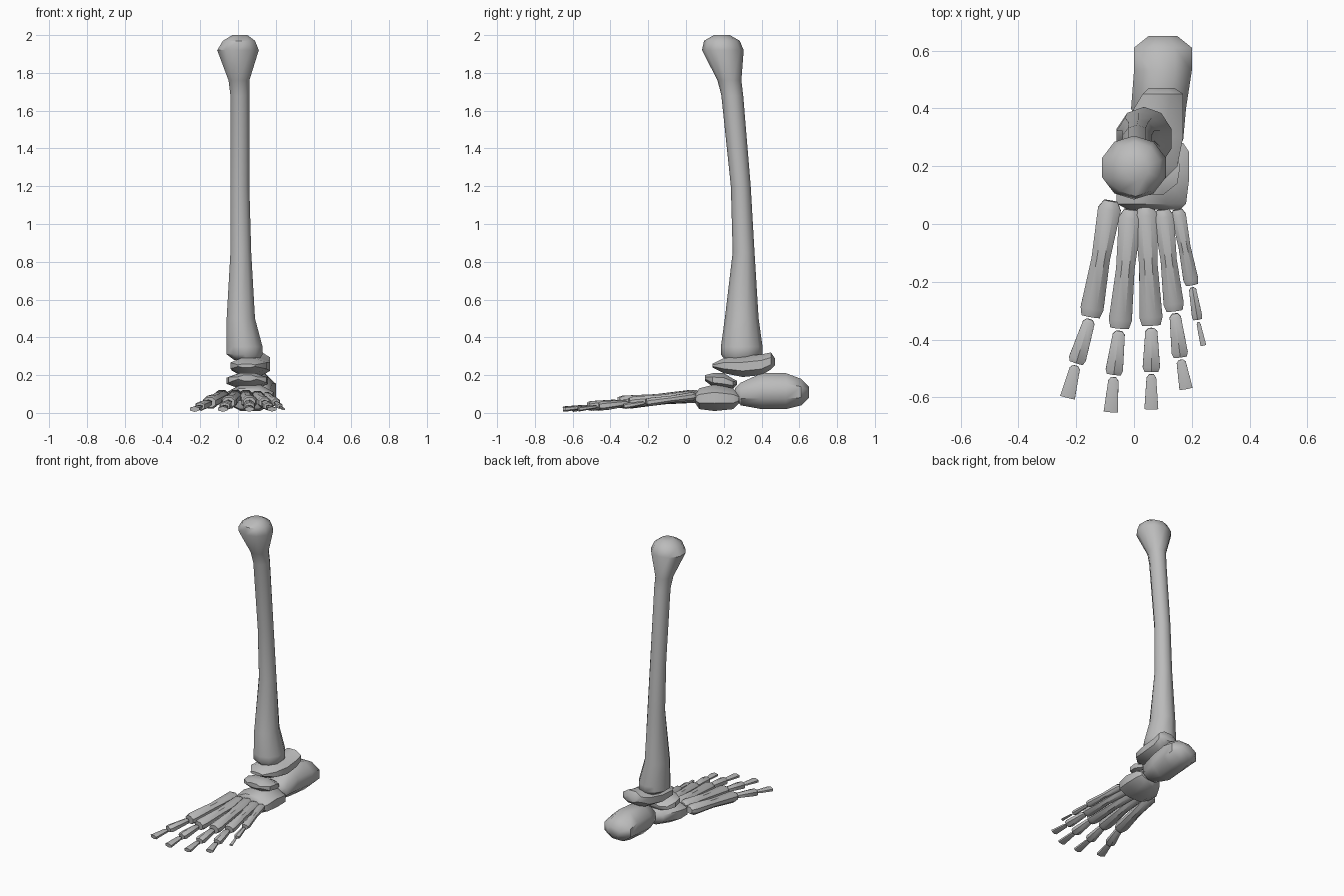
import bpy
import bmesh
import math
from mathutils import Vector

cube = bpy.data.objects.get("Cube")
if cube:
    bpy.data.objects.remove(cube, do_unlink=True)

# One plain bone colour
bone = bpy.data.materials.new("bone_grey")
bone.use_nodes = True
colour = (0.5, 0.5, 0.5, 1)
bone.diffuse_color = colour
bone.node_tree.nodes["Principled BSDF"].inputs["Base Color"].default_value = colour


def skin_rings(name, rings, smooth_angle):
    """Bridge a row of point rings into one closed solid."""
    bm = bmesh.new()
    loops = [[bm.verts.new(point) for point in ring] for ring in rings]
    count = len(loops[0])
    for lower, upper in zip(loops, loops[1:]):
        for i in range(count):
            j = (i + 1) % count
            bm.faces.new((lower[i], lower[j], upper[j], upper[i]))
    bm.faces.new(loops[0][::-1])
    bm.faces.new(loops[-1])
    bmesh.ops.recalc_face_normals(bm, faces=bm.faces[:])
    mesh = bpy.data.meshes.new(name)
    bm.to_mesh(mesh)
    bm.free()
    mesh.materials.append(bone)
    obj = bpy.data.objects.new(name, mesh)
    bpy.context.collection.objects.link(obj)
    bpy.ops.object.select_all(action="DESELECT")
    obj.select_set(True)
    bpy.context.view_layer.objects.active = obj
    bpy.ops.object.shade_smooth_by_angle(angle=math.radians(smooth_angle))
    return obj


def unit_ring(sides):
    """Polygon whose flat sides touch the unit square."""
    reach = 1 / math.cos(math.pi / sides)
    angles = [math.tau * (i + 0.5) / sides for i in range(sides)]
    return [(reach * math.cos(a), reach * math.sin(a)) for a in angles]


def block_bone(name, axis, sections, sides, smooth_angle=40):
    """Each section: position on the axis, then low/high extents across it."""
    rings = []
    for along, a_low, a_high, b_low, b_high in sections:
        ring = []
        for u, v in unit_ring(sides):
            a = (a_low + a_high) / 2 + u * (a_high - a_low) / 2
            b = (b_low + b_high) / 2 + v * (b_high - b_low) / 2
            ring.append((a, b, along) if axis == "z" else (a, along, b))
        rings.append(ring)
    return skin_rings(name, rings, smooth_angle)


def long_bone(name, start, end, width, height, profile, sides):
    """Slim bone between two points, thickness following the profile."""
    start, end = Vector(start), Vector(end)
    forward = (end - start).normalized()
    across = forward.cross(Vector((0, 0, 1))).normalized()
    up = across.cross(forward)
    rings = []
    for t, scale in profile:
        centre = start.lerp(end, t)
        rings.append([centre + across * (u * width * scale) + up * (v * height * scale)
                      for u, v in unit_ring(sides)])
    return skin_rings(name, rings, 40)


# Shin bone, from ankle end to knee end
block_bone("shin_bone", "z", [
    (0.28, -0.02, 0.11, 0.21, 0.37),
    (0.31, -0.06, 0.13, 0.19, 0.4),
    (0.35, -0.06, 0.13, 0.19, 0.4),
    (0.5, -0.06, 0.09, 0.21, 0.38),
    (0.85, -0.04, 0.07, 0.25, 0.36),
    (1.2, -0.04, 0.06, 0.24, 0.34),
    (1.68, -0.04, 0.06, 0.19, 0.3),
    (1.76, -0.05, 0.06, 0.17, 0.29),
    (1.92, -0.11, 0.11, 0.09, 0.3),
    (1.97, -0.08, 0.09, 0.1, 0.28),
    (2, -0.03, 0.05, 0.15, 0.23),
], 10, 42)

# Ankle bone under the shin
block_bone("ankle_bone", "y", [
    (0.14, 0, 0.09, 0.24, 0.26),
    (0.2, -0.04, 0.15, 0.21, 0.29),
    (0.3, -0.03, 0.17, 0.19, 0.3),
    (0.4, 0, 0.17, 0.2, 0.31),
    (0.45, 0.03, 0.17, 0.23, 0.32),
    (0.47, 0.05, 0.14, 0.25, 0.29),
], 8)

# Heel bone
block_bone("heel_bone", "y", [
    (0.26, 0.06, 0.14, 0.08, 0.13),
    (0.29, 0.03, 0.17, 0.04, 0.16),
    (0.4, -0.01, 0.18, 0.02, 0.21),
    (0.53, 0, 0.2, 0.02, 0.21),
    (0.61, 0, 0.2, 0.04, 0.18),
    (0.65, 0.05, 0.15, 0.08, 0.14),
], 8, 46)

# Instep bone between the ankle and the midfoot
block_bone("instep_bone", "y", [
    (0.1, 0, 0.1, 0.17, 0.2),
    (0.14, -0.05, 0.15, 0.14, 0.21),
    (0.2, -0.06, 0.16, 0.13, 0.21),
    (0.25, -0.03, 0.14, 0.13, 0.18),
    (0.27, 0.02, 0.1, 0.15, 0.17),
], 8)

# Midfoot block that carries the toe rays
block_bone("midfoot_bone", "y", [
    (0.05, -0.02, 0.16, 0.05, 0.1),
    (0.07, -0.06, 0.18, 0.02, 0.13),
    (0.15, -0.06, 0.19, 0.01, 0.15),
    (0.25, 0, 0.19, 0.02, 0.13),
    (0.28, 0.05, 0.17, 0.05, 0.1),
], 8)

# Toe rays: joints seen from above, then half widths of the three bones
rays = {
    "big": ([(-0.08, 0.08), (-0.15, -0.32), (-0.2, -0.48), (-0.23, -0.6)], (0.04, 0.03, 0.026)),
    "second": ([(-0.01, 0.05), (-0.05, -0.36), (-0.07, -0.52), (-0.08, -0.65)], (0.04, 0.03, 0.025)),
    "middle": ([(0.04, 0.06), (0.06, -0.35), (0.06, -0.51), (0.06, -0.64)], (0.04, 0.03, 0.024)),
    "fourth": ([(0.1, 0.05), (0.14, -0.3), (0.16, -0.46), (0.18, -0.57)], (0.035, 0.028, 0.023)),
    "little": ([(0.15, 0.05), (0.2, -0.21), (0.22, -0.33), (0.24, -0.42)], (0.026, 0.018, 0.01)),
}
joint_heights = (0.09, 0.055, 0.035, 0.02)
flatness = (0.85, 0.75, 0.5)
part_names = ("foot_bone", "toe_bone", "toe_tip")
foot_profile = [(0, 0.6), (0.07, 1), (0.5, 0.8), (0.93, 1), (1, 0.8)]
toe_profile = [(0, 0.35), (0.08, 0.7), (0.9, 1), (1, 0.8)]
tip_profile = [(0, 0.35), (0.1, 0.7), (1, 1)]
profiles = (foot_profile, toe_profile, tip_profile)

for toe, (joints, widths) in rays.items():
    points = [Vector((x, y, z)) for (x, y), z in zip(joints, joint_heights)]
    for i, part in enumerate(part_names):
        # leave a small gap at each joint
        gap = (points[i + 1] - points[i]).normalized() * (0.01 if i else 0)
        long_bone(toe + "_" + part, points[i] + gap, points[i + 1], widths[i],
                  widths[i] * flatness[i], profiles[i], 6 if i else 8)
